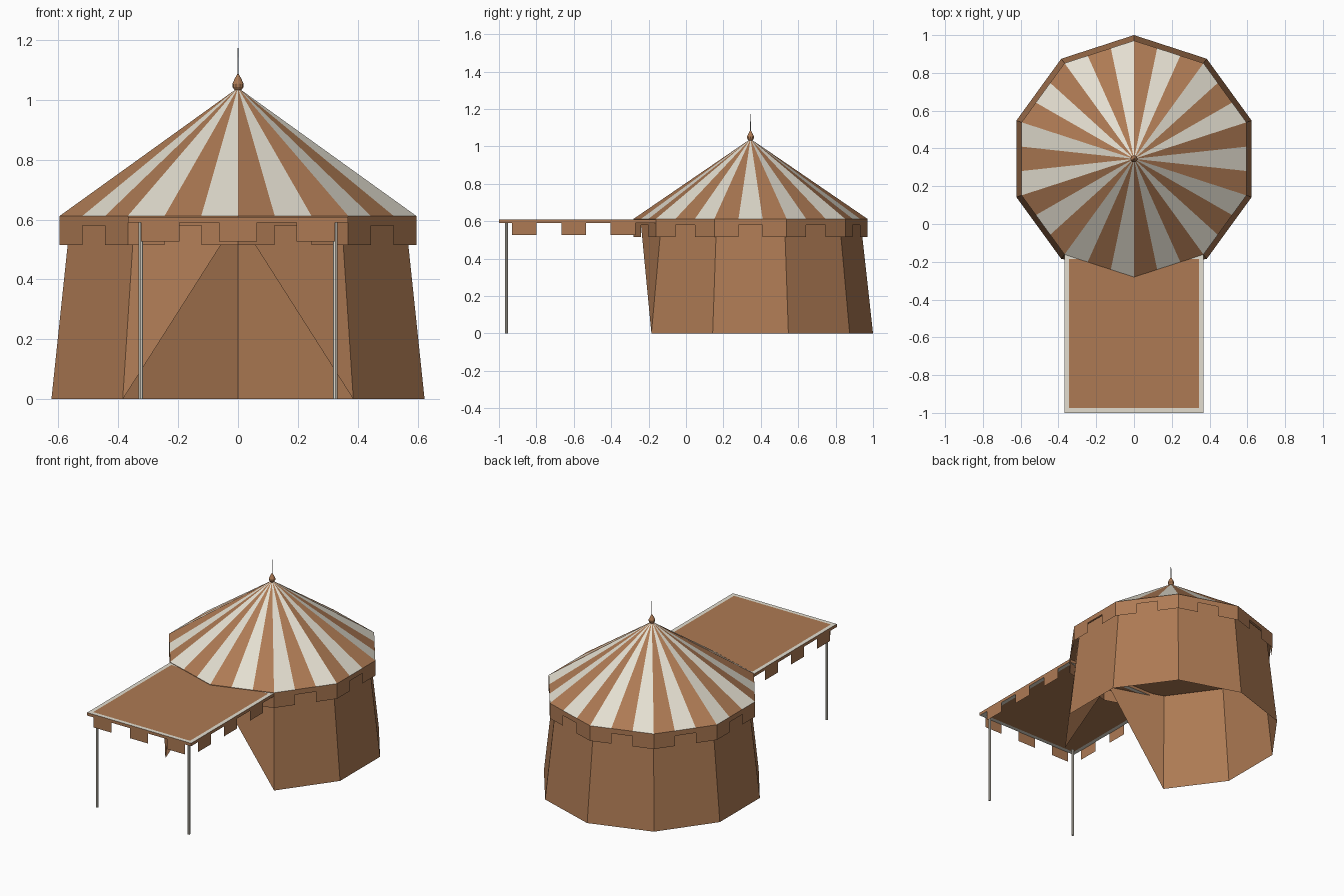
import bpy, bmesh, math
from mathutils import Vector

if "Cube" in bpy.data.objects:
    bpy.data.objects.remove(bpy.data.objects["Cube"])

CY = 0.345            # tent centre along y
EAVE_Z, APEX_Z = 0.612, 1.04
R_BASE, R_TOP, R_EAVE = 0.655, 0.588, 0.626


def material(name, rgb):
    m = bpy.data.materials.new(name)
    m.diffuse_color = (*rgb, 1)
    m.use_nodes = True
    m.node_tree.nodes["Principled BSDF"].inputs["Base Color"].default_value = m.diffuse_color
    return m


BROWN = material("brown_canvas", (0.42, 0.195, 0.088))
CREAM = material("cream_canvas", (0.77, 0.73, 0.63))
GREY = material("grey_metal", (0.35, 0.35, 0.34))


def build(name, faces, mats, rule=None):
    """Make an object from a list of faces, each a list of points."""
    bm = bmesh.new()
    for i, pts in enumerate(faces):
        f = bm.faces.new([bm.verts.new(p) for p in pts])
        if rule:
            f.material_index = rule(i)
    bmesh.ops.remove_doubles(bm, verts=bm.verts, dist=1e-5)
    me = bpy.data.meshes.new(name)
    bm.to_mesh(me)
    bm.free()
    for m in mats:
        me.materials.append(m)
    ob = bpy.data.objects.new(name, me)
    bpy.context.collection.objects.link(ob)
    return ob


def ring(r, z, k):
    """Corner k of a ten-sided ring, counted from the front corner."""
    a = math.radians(-90 + 36 * k)
    return Vector((r * math.cos(a), CY + r * math.sin(a), z))


def lathe(name, profile, sides, mat, x, y):
    def p(r, z, k):
        a = math.tau * k / sides
        return (x + r * math.cos(a), y + r * math.sin(a), z)
    faces = []
    for (r0, z0), (r1, z1) in zip(profile, profile[1:]):
        for k in range(sides):
            q = [p(r0, z0, k)]
            if r0 > 0:
                q.append(p(r0, z0, k + 1))
            if r1 > 0:
                q.append(p(r1, z1, k + 1))
            q.append(p(r1, z1, k))
            faces.append(q)
    return build(name, faces, [mat])


# Walls: full panels, with the two front ones cut to triangles for the doorway
walls = []
for k in range(10):
    a, b = ring(R_BASE, 0, k), ring(R_BASE, 0, k + 1)
    c, d = ring(R_TOP, 0.605, k + 1), ring(R_TOP, 0.605, k)
    if k == 0:
        walls.append([b, c, d])
    elif k == 9:
        walls.append([a, c, d])
    else:
        walls.append([a, b, c, d])
build("tent_walls", walls, [BROWN])

# Striped roof: three stripes on each of the ten sides
apex = Vector((0, CY, APEX_Z))
roof = []
for k in range(10):
    a, b = ring(R_EAVE, EAVE_Z, k), ring(R_EAVE, EAVE_Z, k + 1)
    for s in range(3):
        roof.append([a.lerp(b, s / 3), a.lerp(b, (s + 1) / 3), apex])
build("striped_roof", roof, [BROWN, CREAM], lambda i: i % 2)

# Ceiling under the roof
build("ceiling", [[ring(R_EAVE, 0.6105, -k) for k in range(10)]], [BROWN])

# Roof valance: a band with hanging tabs at both ends of each side
valance = []
for k in range(10):
    a, b = ring(R_EAVE, 0, k), ring(R_EAVE, 0, k + 1)
    for s, low in enumerate((0.515, 0.58, 0.515)):
        p, q = a.lerp(b, s / 3), a.lerp(b, (s + 1) / 3)
        valance.append([p + Vector((0, 0, low)), q + Vector((0, 0, low)),
                        q + Vector((0, 0, EAVE_Z)), p + Vector((0, 0, EAVE_Z))])
build("roof_valance", valance, [BROWN])

# Awning: brown cloth with a cream border above and below, brown rim
X, Y0, Y1, ZT, ZB, W = 0.368, -1.0, -0.16, 0.609, 0.59, 0.025


def rect(inset, z):
    x, y0, y1 = X - inset, Y0 + inset, Y1 - inset
    return [(-x, y0, z), (x, y0, z), (x, y1, z), (-x, y1, z)]


ot, it, ob_, ib = rect(0, ZT), rect(W, ZT), rect(0, ZB), rect(W, ZB)
awning = [it, ib[::-1]]
for i in range(4):
    j = (i + 1) % 4
    awning.append([ob_[i], ob_[j], ot[j], ot[i]])
for i in range(4):
    j = (i + 1) % 4
    awning.append([ot[i], ot[j], it[j], it[i]])
    awning.append([ob_[j], ob_[i], ib[i], ib[j]])
build("awning", awning, [BROWN, CREAM], lambda i: int(i >= 6))

# Awning tabs along the front and both sides
tabs = []
for x in (-0.26, 0, 0.26):
    tabs.append([(x - 0.064, Y0, 0.526), (x + 0.064, Y0, 0.526),
                 (x + 0.064, Y0, ZB), (x - 0.064, Y0, ZB)])
for y in (-0.865, -0.6, -0.337):
    for s in (-1, 1):
        q = [(s * X, y - 0.066, 0.526), (s * X, y + 0.066, 0.526),
             (s * X, y + 0.066, ZB), (s * X, y - 0.066, ZB)]
        tabs.append(q[::s])
build("awning_tabs", tabs, [BROWN])

# Awning poles
for side, x in (("left", -0.325), ("right", 0.325)):
    lathe(side + "_pole", [(0, 0), (0.0075, 0), (0.0075, ZB)], 8, CREAM, x, -0.96)

# Finial and its spike
lathe("finial", [(0, 1.02), (0.01, 1.03), (0.019, 1.043), (0.019, 1.053),
                 (0.011, 1.07), (0.003, 1.085), (0, 1.086)], 10, BROWN, 0, CY)
lathe("spike", [(0.002, 1.08), (0.0015, 1.172), (0, 1.173)], 6, GREY, 0, CY)

# Consistent outward normals on the closed parts
for name in ("awning", "left_pole", "right_pole", "finial", "spike"):
    me = bpy.data.objects[name].data
    bm = bmesh.new()
    bm.from_mesh(me)
    bmesh.ops.recalc_face_normals(bm, faces=bm.faces)
    bm.to_mesh(me)
    bm.free()
